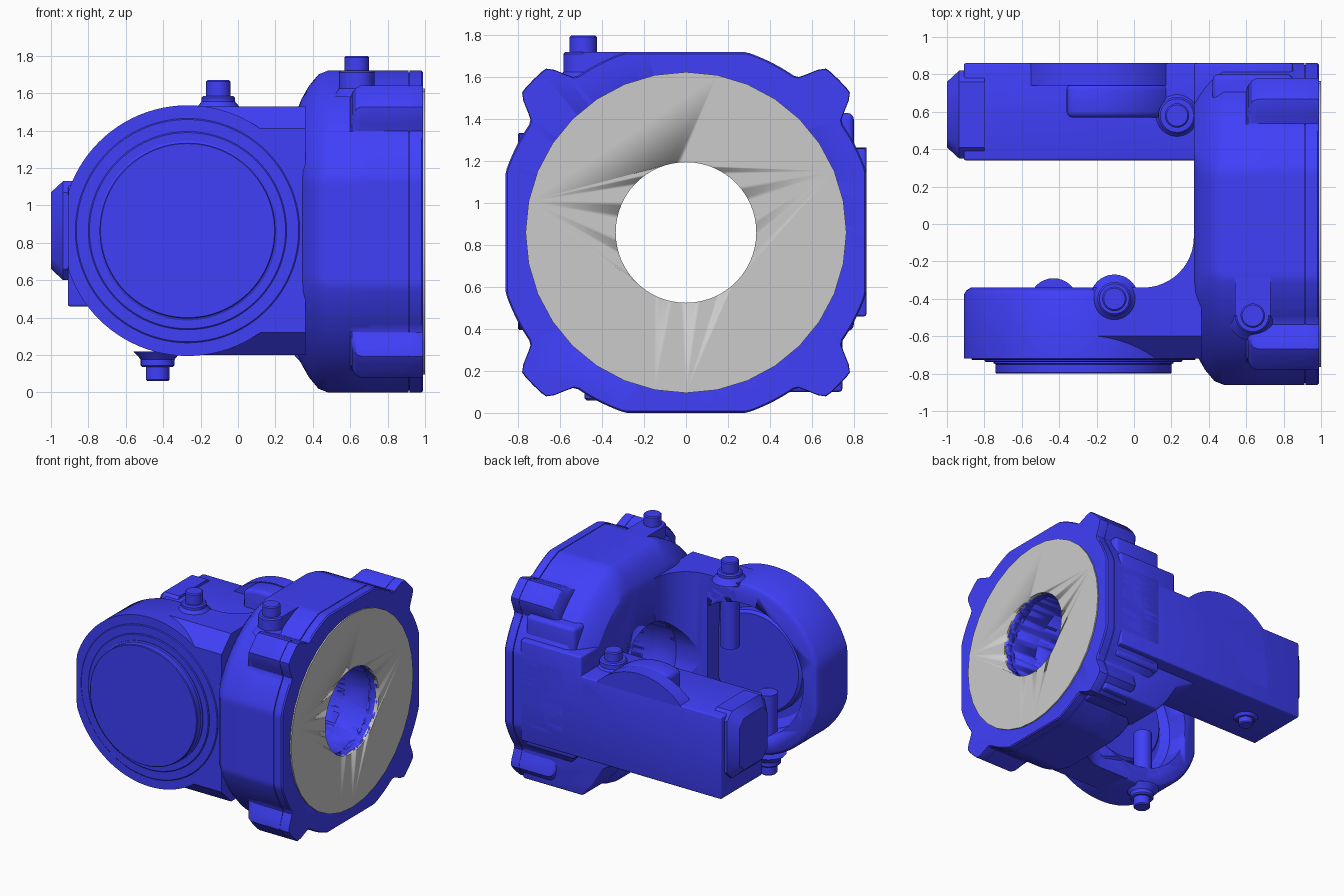
import bpy, bmesh
from math import sin, cos, pi, radians, hypot

if "Cube" in bpy.data.objects:
    bpy.data.objects.remove(bpy.data.objects["Cube"])

ZC = 0.86          # height of the main axis
blue = bpy.data.materials.new("blue_casing")
blue.diffuse_color = (0.05, 0.05, 0.95, 1)
blue.use_nodes = True
blue.node_tree.nodes["Principled BSDF"].inputs["Base Color"].default_value = blue.diffuse_color


def place(axis, t, u, v):
    """2D point (u, v) on the plane at t along the axis."""
    return {'x': (t, u, v), 'y': (u, t, v), 'z': (u, v, t)}[axis]


def apply_all(ob):
    bpy.ops.object.select_all(action='DESELECT')
    ob.select_set(True)
    bpy.context.view_layer.objects.active = ob
    for m in list(ob.modifiers):
        bpy.ops.object.modifier_apply(modifier=m.name)


def loft(name, axis, rings, mat=blue, bevel=0, segs=3):
    """Skin a list of (t, outline) rings and cap both ends."""
    bm = bmesh.new()
    vs = [[bm.verts.new(place(axis, t, u, v)) for u, v in pts] for t, pts in rings]
    n = len(vs[0])
    for a, b in zip(vs, vs[1:]):
        for i in range(n):
            bm.faces.new((a[i], a[(i + 1) % n], b[(i + 1) % n], b[i]))
    bm.faces.new(vs[0])
    bm.faces.new(vs[-1])
    bmesh.ops.recalc_face_normals(bm, faces=bm.faces)
    me = bpy.data.meshes.new(name)
    bm.to_mesh(me)
    bm.free()
    ob = bpy.data.objects.new(name, me)
    bpy.context.collection.objects.link(ob)
    if mat:
        me.materials.append(mat)
    if bevel:
        m = ob.modifiers.new("bevel", 'BEVEL')
        m.width, m.segments, m.limit_method = bevel, segs, 'ANGLE'
        m.angle_limit = radians(40)
    apply_all(ob)
    bpy.ops.object.shade_smooth_by_angle(angle=radians(32))
    return ob


def circle(u, v, r, n=64):
    return [(u + r * cos(2 * pi * i / n), v + r * sin(2 * pi * i / n)) for i in range(n)]


def prism(name, axis, pts, a, b, **kw):
    return loft(name, axis, [(a, pts), (b, pts)], **kw)


def box(name, x0, x1, y0, y1, z0, z1, **kw):
    return prism(name, 'z', [(x0, y0), (x1, y0), (x1, y1), (x0, y1)], z0, z1, **kw)


def turned(name, axis, u, v, profile, n=64, **kw):
    """Lathe: profile is (radius, position along axis)."""
    return loft(name, axis, [(t, circle(u, v, r, n)) for r, t in profile], **kw)


def cut(ob, cutters):
    for c in cutters:
        m = ob.modifiers.new("cut", 'BOOLEAN')
        m.operation, m.object, m.solver = 'DIFFERENCE', c, 'EXACT'
    apply_all(ob)


def flange_outline(clip, r, lobe, n=240):
    """Circle clipped to a square, with four bolt lobes on the diagonals."""
    pts = []
    for i in range(n):
        a = 2 * pi * i / n
        c, s = cos(a), sin(a)
        rad = min(r, clip / max(abs(c), abs(s)))
        off = abs((a % (pi / 2)) - pi / 4)
        k = max(0, min(1, (radians(10) - off) / radians(6)))
        rad += lobe * (1.03 - rad) * k * k * (3 - 2 * k)
        pts.append((rad * c, ZC + rad * s))
    return pts


bore = turned("bore_cutter", 'x', 0, ZC, [(0.335, -0.5), (0.335, 1.2)], 96)

# flange: tapered shoulder, lobed rim, bolted plate, grey mating ring
shoulder = loft("flange_body", 'x', [(x, flange_outline(c, r, 0)) for x, c, r in
                ((0.32, 0.66, 0.75), (0.34, 0.71, 0.78), (0.38, 0.78, 0.83),
                 (0.43, 0.84, 0.88), (0.48, 0.86, 0.907), (0.7, 0.86, 0.907))])
rim = loft("flange_rim", 'x', [(x, flange_outline(0.86, 0.907, k)) for x, k in
           ((0.6, 0), (0.61, 0.5), (0.63, 0.85), (0.66, 1), (0.912, 1))])
neck = loft("flange_seam", 'x', [(x, flange_outline(0.85, 0.897, 0.97)) for x in (0.9, 0.93)])
plate = loft("flange_plate", 'x', [(0.918, flange_outline(0.86, 0.907, 1)),
             (0.98, flange_outline(0.86, 0.907, 1)), (0.99, flange_outline(0.852, 0.9, 0.97))])
ring = turned("mating_ring", 'x', 0, ZC, [(0.765, 0.97), (0.765, 1.0)], 32, mat=None)

# front arm: round housing with flat rear end, and web to the flange
AX = -0.27
disc = [(max(x, -0.91), z) for x, z in circle(AX, 0.865, 0.67, 96)]
inner = [(AX + (x - AX) * 0.94, 0.865 + (z - 0.865) * 0.94) for x, z in disc]
housing = loft("front_arm_housing", 'y', [(-0.72, disc), (-0.38, disc), (-0.355, [
    (AX + (x - AX) * 0.98, 0.865 + (z - 0.865) * 0.98) for x, z in disc]), (-0.34, inner)])
recess = turned("recess_cutter", 'y', AX, 0.865, [(0.46, -0.56), (0.52, -0.52), (0.52, -0.2)])
web = prism("front_arm_web", 'x', [(-0.34, 0.2), (-0.6, 0.2), (-0.72, 0.32), (-0.72, 1.41),
            (-0.6, 1.53), (-0.34, 1.53)], AX + 0.05, 0.36)
curve = [(0.05 + 0.27 * sin(a), -0.07 - 0.27 * cos(a)) for a in [i * pi / 24 for i in range(13)]]
fillet = prism("front_arm_fillet", 'z', curve + [(0.36, -0.07), (0.36, -0.5), (0.05, -0.5)], 0.2, 1.53)
cut(housing, [recess])
cut(web, [recess])
for ob in (shoulder, rim, neck, plate, ring, web, fillet):
    cut(ob, [bore])
for c in (bore, recess):
    bpy.data.objects.remove(c)

# side cover on the front arm
turned("cover_outer_ring", 'y', AX, 0.865, [(0.6, -0.7), (0.6, -0.722), (0.594, -0.727)], 96)
turned("cover_inner_ring", 'y', AX, 0.865, [(0.53, -0.7), (0.53, -0.732), (0.524, -0.737)], 96)
turned("cover_cap", 'y', AX, 0.865, [(0.48, -0.7), (0.48, -0.745), (0.47, -0.75),
                                      (0.47, -0.795), (0.465, -0.80)], 96)
# hub and channel ribs inside the recess
turned("recess_hub", 'y', AX, 0.865, [(0.4, -0.57), (0.4, -0.5), (0.38, -0.48)])
turned("upper_channel", 'z', -0.1, -0.41, [(0.07, 0.98), (0.07, 1.45)], 32)
turned("lower_channel", 'z', -0.43, -0.41, [(0.07, 0.28), (0.07, 0.7)], 32)

# back arm: long box, raised outer panel and end cap
box("back_arm", -0.91, 0.85, 0.34, 0.86, 0.46, 1.11, bevel=0.012)
hump = [(AX + 0.08 + 0.5 * cos(a), 0.765 + 0.5 * sin(a))
        for a in [radians(40 + 100 * i / 20) for i in range(21)]]
prism("back_arm_panel", 'y', [(0.3, 0.6), (0.3, 1.06)] + hump + [(-0.6, 0.6)], 0.74, 0.86)
prism("back_arm_hump", 'y', [(0.3, 0.6), (0.3, 1.06)] + hump[:15] + [(-0.35, 0.6)], 0.57, 0.75, bevel=0.03)
box("back_arm_pad", 0.32, 0.85, 0.6, 0.86, 0.5, 1.26, bevel=0.015)
box("upper_side_pad", 0.42, 0.85, 0.45, 0.80, 1.1, 1.43, bevel=0.03)
box("lower_side_pad", 0.42, 0.85, 0.45, 0.80, 0.39, 0.6, bevel=0.03)
prism("lower_bracket", 'y', [(0.39, 0.1), (0.91, 0.1), (0.91, 0.6), (-0.05, 0.6), (0.02, 0.46),
                             (0.2, 0.36), (0.3, 0.2)], 0.42, 0.745, bevel=0.015)


def cap_outline(d):
    y0, y1, z0, z1, k = 0.35 + d, 0.82 - d, 0.6 + d, 1.13 - d, 0.06
    return [(y0 + k, z0), (y1 - k, z0), (y1, z0 + k), (y1, z1 - k),
            (y1 - k, z1), (y0 + k, z1), (y0, z1 - k), (y0, z0 + k)]


loft("end_cap", 'x', [(-0.8, cap_outline(0)), (-0.935, cap_outline(0)), (-1.0, cap_outline(0.06))])


def port(name, x, y, boss_r, r, z0, z1, z2):
    """Round boss from z0 to z1 with a plug up to z2 (works downwards too)."""
    s = 1 if z2 > z0 else -1
    turned(name + "_boss", 'z', x, y, [(boss_r + 0.04, z0 - 0.02 * s), (boss_r + 0.012, z0 + 0.01 * s),
           (boss_r, z0 + 0.025 * s), (boss_r, z1 - 0.01 * s), (boss_r - 0.01, z1)], 32)
    turned(name + "_plug", 'z', x, y, [(r, z1 - 0.02 * s), (r, z2 - 0.008 * s), (r - 0.008, z2)], 32)


# screw ports
port("arm_top_port", -0.105, -0.40, 0.09, 0.065, 1.53, 1.585, 1.67)
port("flange_top_port", 0.635, -0.49, 0.095, 0.065, 1.6, 1.72, 1.80)
box("flange_port_ridge", 0.54, 0.73, -0.49, -0.22, 1.5, 1.72)
port("arm_bottom_port", -0.43, -0.42, 0.09, 0.063, 0.2, 0.135, 0.06)
port("back_top_port", 0.23, 0.58, 0.1, 0.065, 1.1, 1.17, 1.24)
port("back_bottom_port", -0.6, 0.6, 0.08, 0.055, 0.47, 0.44, 0.39)
